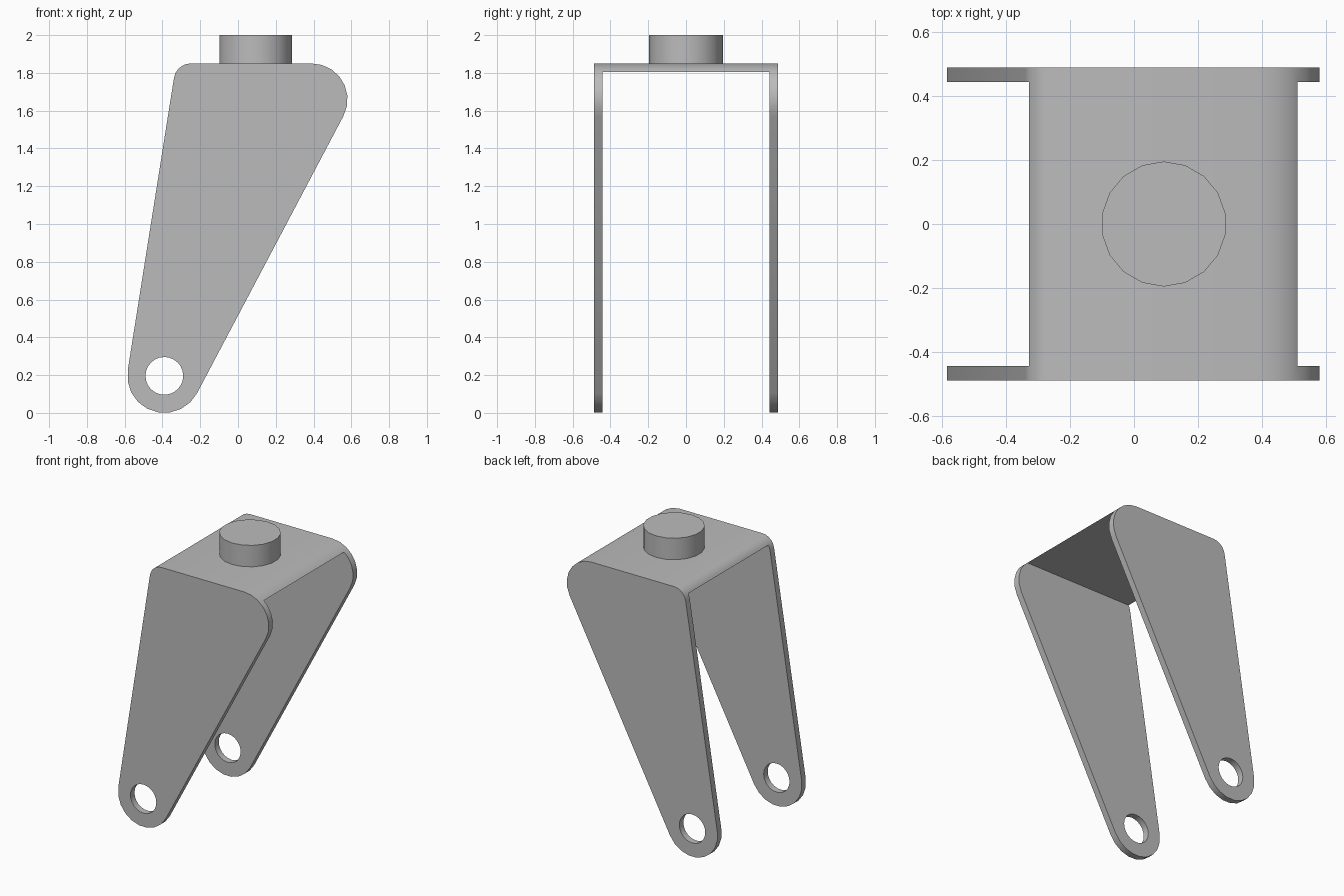
import bpy, bmesh
from math import sin, cos, acos, atan2, hypot, pi, radians

if "Cube" in bpy.data.objects:
    bpy.data.objects.remove(bpy.data.objects["Cube"])

HALF_WIDTH = 0.488
INNER_HALF = 0.443
PLATE_BOTTOM = 1.805
PIVOT = (-0.39, 0.196)

grey = bpy.data.materials.new("plain grey")
grey.use_nodes = True
colour = (0.5, 0.5, 0.5, 1)
grey.diffuse_color = colour
grey.node_tree.nodes["Principled BSDF"].inputs["Base Color"].default_value = colour


def prism(name, outline, start, end, axis):
    """Extrude a closed 2D outline along y (outline in x, z) or z (outline in x, y)."""
    bm = bmesh.new()
    place = (lambda p: (p[0], start, p[1])) if axis == "y" else (lambda p: (p[0], p[1], start))
    face = bm.faces.new([bm.verts.new(place(p)) for p in outline])
    moved = bmesh.ops.extrude_face_region(bm, geom=[face], use_keep_orig=True)["geom"]
    step = (0, end - start, 0) if axis == "y" else (0, 0, end - start)
    bmesh.ops.translate(bm, vec=step, verts=[g for g in moved if isinstance(g, bmesh.types.BMVert)])
    bmesh.ops.recalc_face_normals(bm, faces=bm.faces)
    mesh = bpy.data.meshes.new(name)
    bm.to_mesh(mesh)
    bm.free()
    mesh.materials.append(grey)
    obj = bpy.data.objects.new(name, mesh)
    bpy.context.collection.objects.link(obj)
    return obj


def arc(centre, radius, a, b, count):
    return [(centre[0] + radius * cos(a + (b - a) * i / count),
             centre[1] + radius * sin(a + (b - a) * i / count)) for i in range(count + 1)]


def belt(circles):
    """Outline wrapped tightly around circles given anticlockwise."""
    n = len(circles)
    angles = []
    for i, (x, z, r) in enumerate(circles):
        x2, z2, r2 = circles[(i + 1) % n]
        angles.append(atan2(z2 - z, x2 - x) - acos((r - r2) / hypot(x2 - x, z2 - z)))
    points = []
    for i, (x, z, r) in enumerate(circles):
        a = angles[i - 1]
        sweep = (angles[i] - a) % (2 * pi)
        points += arc((x, z), r, a, a + sweep, max(4, round(sweep / radians(18))))
    return points


def cut(obj, cutter):
    cutter.hide_render = True
    mod = obj.modifiers.new("cut", "BOOLEAN")
    mod.operation = "DIFFERENCE"
    mod.solver = "EXACT"
    mod.object = cutter
    bpy.ops.object.select_all(action="DESELECT")
    bpy.context.view_layer.objects.active = obj
    obj.select_set(True)
    bpy.ops.object.modifier_apply(modifier=mod.name)
    bpy.data.objects.remove(cutter)


def smooth(obj):
    bpy.ops.object.select_all(action="DESELECT")
    bpy.context.view_layer.objects.active = obj
    obj.select_set(True)
    bpy.ops.object.shade_smooth_by_angle(angle=radians(30))


# Fork: rounded side profile, hollowed between the two arms
profile = belt([(*PIVOT, 0.196), (0.39, 1.66, 0.19), (-0.25, 1.76, 0.09)])
fork = prism("fork_bracket", profile, -HALF_WIDTH, HALF_WIDTH, "y")
gap = [(-1, -1), (1, -1), (1, PLATE_BOTTOM), (-1, PLATE_BOTTOM)]
cut(fork, prism("gap_cutter", gap, -INNER_HALF, INNER_HALF, "y"))

# Axle holes through both arms
hole = arc(PIVOT, 0.1, 0, 2 * pi, 24)[:-1]
cut(fork, prism("axle_cutter", hole, -1, 1, "y"))
smooth(fork)

# Round mounting stud on the top plate
stud_outline = arc((0.093, 0), 0.195, pi / 2, 2.5 * pi, 18)[:-1]
stud = prism("mounting_stud", stud_outline, 1.83, 2, "z")
smooth(stud)
